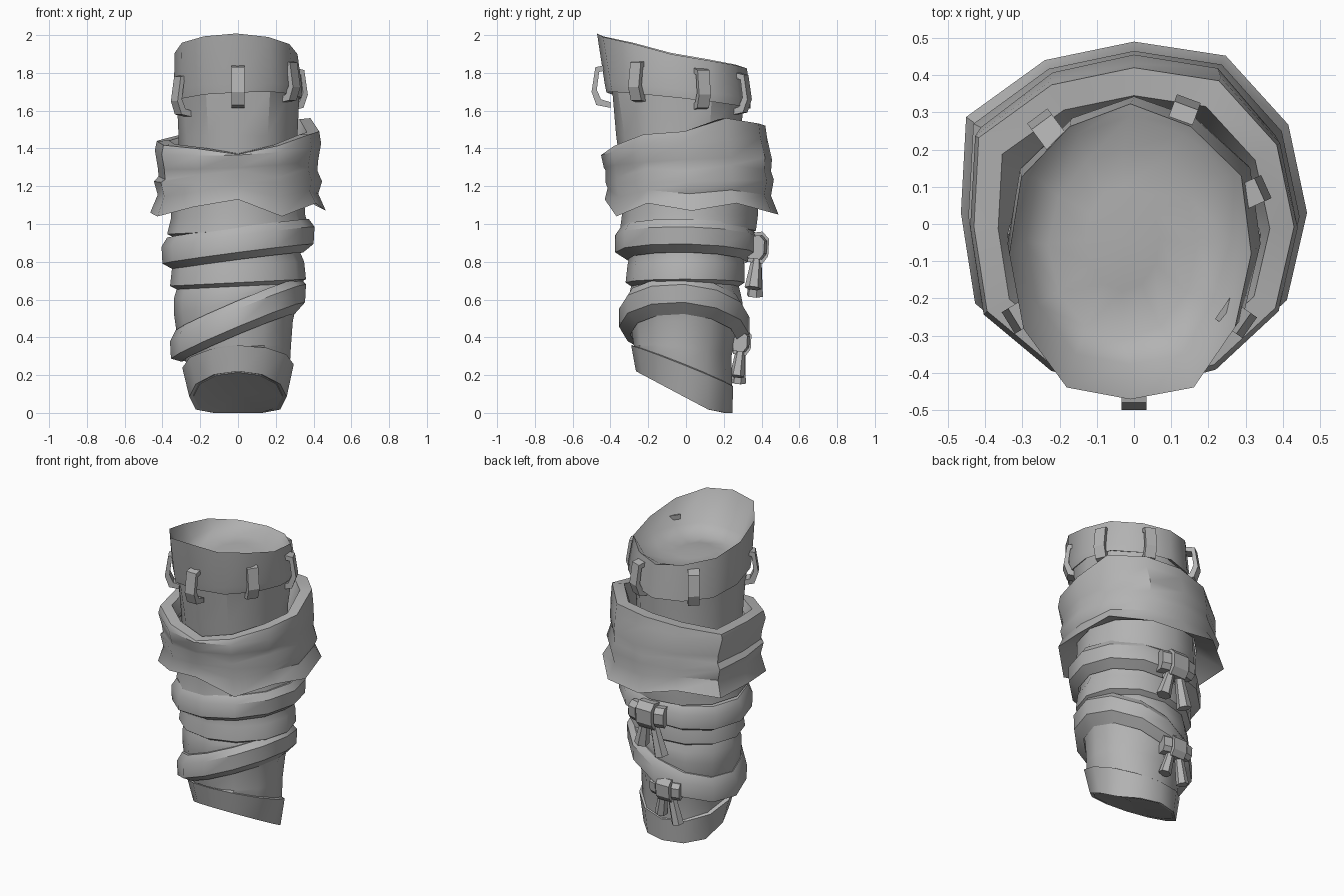
import bpy, bmesh, math
from mathutils import Vector, Matrix

if "Cube" in bpy.data.objects:
    bpy.data.objects.remove(bpy.data.objects["Cube"])

cloth = bpy.data.materials.new("grey cloth")
cloth.diffuse_color = (0.45, 0.45, 0.45, 1)
cloth.use_nodes = True
cloth.node_tree.nodes["Principled BSDF"].inputs["Base Color"].default_value = cloth.diffuse_color
N = 12


def finish(bm, name, angle=35):
    bmesh.ops.recalc_face_normals(bm, faces=bm.faces)
    me = bpy.data.meshes.new(name)
    bm.to_mesh(me)
    bm.free()
    ob = bpy.data.objects.new(name, me)
    bpy.context.collection.objects.link(ob)
    me.materials.append(cloth)
    bpy.ops.object.select_all(action='DESELECT')
    ob.select_set(True)
    bpy.context.view_layer.objects.active = ob
    bpy.ops.object.shade_smooth_by_angle(angle=math.radians(angle))
    return ob


def ring(rx, front, back, z, sx=0, sy=0, cx=0, dz=None, sh=None):
    """Tilted oval; front/back are its y limits, dz lifts and sh swells corners."""
    pts = []
    for i in range(N):
        a = 2 * math.pi * i / N
        k = sh[i] if sh else 1
        x = cx + k * rx * math.cos(a)
        y = (front + back) / 2 + k * (back - front) / 2 * math.sin(a)
        pts.append(Vector((x, y, max(0, z + sx * x + sy * y + (dz[i] if dz else 0)))))
    return pts


def loft(name, rings, caps=(False, False), closed=False, angle=35, lift=0):
    bm = bmesh.new()
    vs = [[bm.verts.new(p) for p in r] for r in rings]
    pairs = list(zip(vs, vs[1:])) + ([(vs[-1], vs[0])] if closed else [])
    for a, b in pairs:
        for i in range(N):
            j = (i + 1) % N
            bm.faces.new((a[i], a[j], b[j], b[i]))
    for use, r in zip(caps, (vs[0], vs[-1])):
        if use:
            c = bm.verts.new(sum((v.co for v in r), Vector((0, 0, lift * N))) / N)
            for i in range(N):
                bm.faces.new((r[i], r[(i + 1) % N], c))
    return finish(bm, name, angle)


def prism(name, pts, width, loc, yaw):
    """Outline in (outward, up), extruded sideways and turned to face yaw."""
    bm = bmesh.new()
    f = bm.faces.new([bm.verts.new((u, -width / 2, v)) for u, v in pts])
    ext = bmesh.ops.extrude_face_region(bm, geom=[f])
    new = [v for v in ext['geom'] if isinstance(v, bmesh.types.BMVert)]
    bmesh.ops.translate(bm, verts=new, vec=(0, width, 0))
    bmesh.ops.transform(bm, verts=bm.verts,
                        matrix=Matrix.Translation(loc) @ Matrix.Rotation(yaw, 4, 'Z'))
    return finish(bm, name, 25)


# Lower leg wrap with stepped folds and a slanted hem, closed underneath
loft("leg_wrap", [
    ring(.235, -.25, .235, .085, 0, -.52),
    ring(.275, -.285, .245, .25, 0, -.38),
    ring(.28, -.275, .24, .32, .1, -.1),
    ring(.305, -.29, .27, .44, .15, -.05, cx=-.015),
    ring(.33, -.30, .30, .58, .15, cx=-.01),
    ring(.34, -.30, .29, .63, .08),
    ring(.325, -.29, .28, .67, .05),
    ring(.36, -.32, .31, .69, .05),
    ring(.35, -.31, .31, .78, .06),
    ring(.33, -.30, .30, .83, .05),
    ring(.345, -.32, .33, .95, .05),
    ring(.375, -.35, .37, .965, .05),
    ring(.355, -.34, .38, 1.04, .03),
    ring(.35, -.34, .38, 1.16),
], caps=(True, True), lift=.02)

# Slanted hem strip around the lower end
loft("hem_band", [
    ring(.235, -.25, .235, .09, 0, -.52),
    ring(.258, -.265, .245, .08, 0, -.53),
    ring(.295, -.29, .25, .24, .03, -.40),
    ring(.265, -.26, .22, .25, .03, -.40),
], closed=True)

# Straps around the leg: (name, half width, front, back, z, slope x, slope y, height)
for name, r, f, b, z, sx, sy, h in [
        ("upper_strap", .405, -.375, .385, .895, .13, -.02, .15),
        ("spiral_strap", .36, -.355, .335, .49, .42, -.06, .155)]:
    k = .06
    loft(name, [
        ring(r - k, f + k, b - k, z - h * .6, sx, sy),
        ring(r - .005, f, b, z - h * .35, sx, sy),
        ring(r, f, b, z + h * .25, sx, sy),
        ring(r - .03, f + .03, b - .03, z + h * .55, sx, sy),
        ring(r - k, f + k, b - k, z + h * .55, sx, sy),
    ], closed=True)

# Wide folded cuff with raised rim and pointed lower edge
full = [1.0, 1.03, 1.06, 1.0, 1.03, 1.12, 1.0, 1.06, 1.01, 1.0, 1.0, 1.02]
rim = [.0, .06, .03, .03, .02, -.01, .0, -.01, -.03, -.07, -.04, .0]
jag = [-.01, .03, -.02, -.03, .03, -.02, -.02, -.04, .01, .05, -.04, .03]
soft = [v * .5 for v in jag]
loft("wide_cuff", [
    ring(.36, -.33, .38, 1.15),
    ring(.465, -.43, .49, 1.08, 0, 0, dz=jag, sh=full),
    ring(.425, -.415, .45, 1.165, 0, .0, dz=soft, sh=full),
    ring(.445, -.425, .465, 1.225, 0, .02, sh=full),
    ring(.42, -.425, .45, 1.275, .03, .04, dz=soft, sh=full),
    ring(.425, -.435, .455, 1.32, .05, .05, sh=full),
    ring(.44, -.45, .43, 1.41, .04, .10, sh=full),
    ring(.43, -.435, .42, 1.465, .06, .06, dz=rim, sh=full),
    ring(.365, -.37, .345, 1.465, .06, .06, dz=rim, sh=full),
    ring(.34, -.36, .30, 1.36),
], angle=40)

# Neck rising out of the wide cuff
square = [1.0, 1.06, 1.0, 1.02, 1.0, 1.04, 1.0, 1.02, 1.05, .99, 1.05, 1.0]
loft("neck", [
    ring(.31, -.34, .28, 1.25),
    ring(.315, -.37, .29, 1.47),
    ring(.325, -.395, .30, 1.69, 0, -.08, sh=square),
], caps=(True, False))

# Upper cuff with a slanted top; the inside falls from the back rim to the front wall
tip = [-.01, 0, .005, 0, .005, 0, -.01, 0, 0, .01, 0, 0]
loft("top_cuff", [
    ring(.30, -.38, .28, 1.68, .03, -.1),
    ring(.335, -.425, .335, 1.65, .04, -.11, sh=square),
    ring(.34, -.435, .33, 1.70, .03, -.11, sh=square),
    ring(.325, -.475, .315, 1.895, -.01, -.22, cx=-.01, dz=tip, sh=square),
    ring(.28, -.38, .285, 1.815, 0, .03, cx=-.01, sh=square),
    ring(.20, -.31, .20, 1.775, 0, .08, cx=-.03),
    ring(.10, -.18, .10, 1.785, 0, .05, cx=-.03),
], caps=(False, True), angle=60)

# Belt loops standing off the upper cuff
outline = [(-.05, -.115), (.025, -.10), (.05, -.03), (.03, .10), (-.04, .115),
           (-.04, .085), (.01, .075), (.022, -.02), (.0, -.07), (-.05, -.085)]
for x, y, z in [(-.23, .25, 1.70), (.13, .29, 1.69), (.31, .08, 1.715),
                (.27, -.25, 1.755), (0, -.45, 1.73), (-.295, -.24, 1.68)]:
    prism("belt_loop", outline, .068, (x, y, z), math.atan2(y + .06, x))


def tail(name, start, end, r0, r1):
    """Six-sided flared strap end."""
    a, b = Vector(start), Vector(end)
    d = b - a
    bm = bmesh.new()
    bmesh.ops.create_cone(bm, cap_ends=True, segments=6, radius1=r0, radius2=r1, depth=d.length)
    m = Matrix.Translation((a + b) / 2) @ d.to_track_quat('Z', 'Y').to_matrix().to_4x4()
    bmesh.ops.transform(bm, verts=bm.verts, matrix=m)
    finish(bm, name)


# Knots with two hanging tails at the back
knot = [(-.06, -.08), (.02, -.09), (.05, -.05), (.055, .04), (.02, .08), (-.06, .07)]
for x, y, z, s in [(.0, .385, .88, 1), (-.07, .30, .38, .85)]:
    prism("knot", [(u * s, v * s) for u, v in knot], .11 * s, (x, y, z), math.pi / 2)
    for side in (-1, 1):
        prism("knot_fold", [(u * s * .8, v * s * .75) for u, v in knot], .06 * s,
              (x + side * .085 * s, y - .005, z), math.pi / 2 - side * .25)
    tail("short_tail", (x + .03, y - .01, z - .05 * s), (x + .07 * s, y - .03, z - .22 * s), .025, .045 * s)
    tail("long_tail", (x - .03, y - .01, z - .05 * s), (x - .08 * s, y - .02, z - .26 * s), .025, .045 * s)
